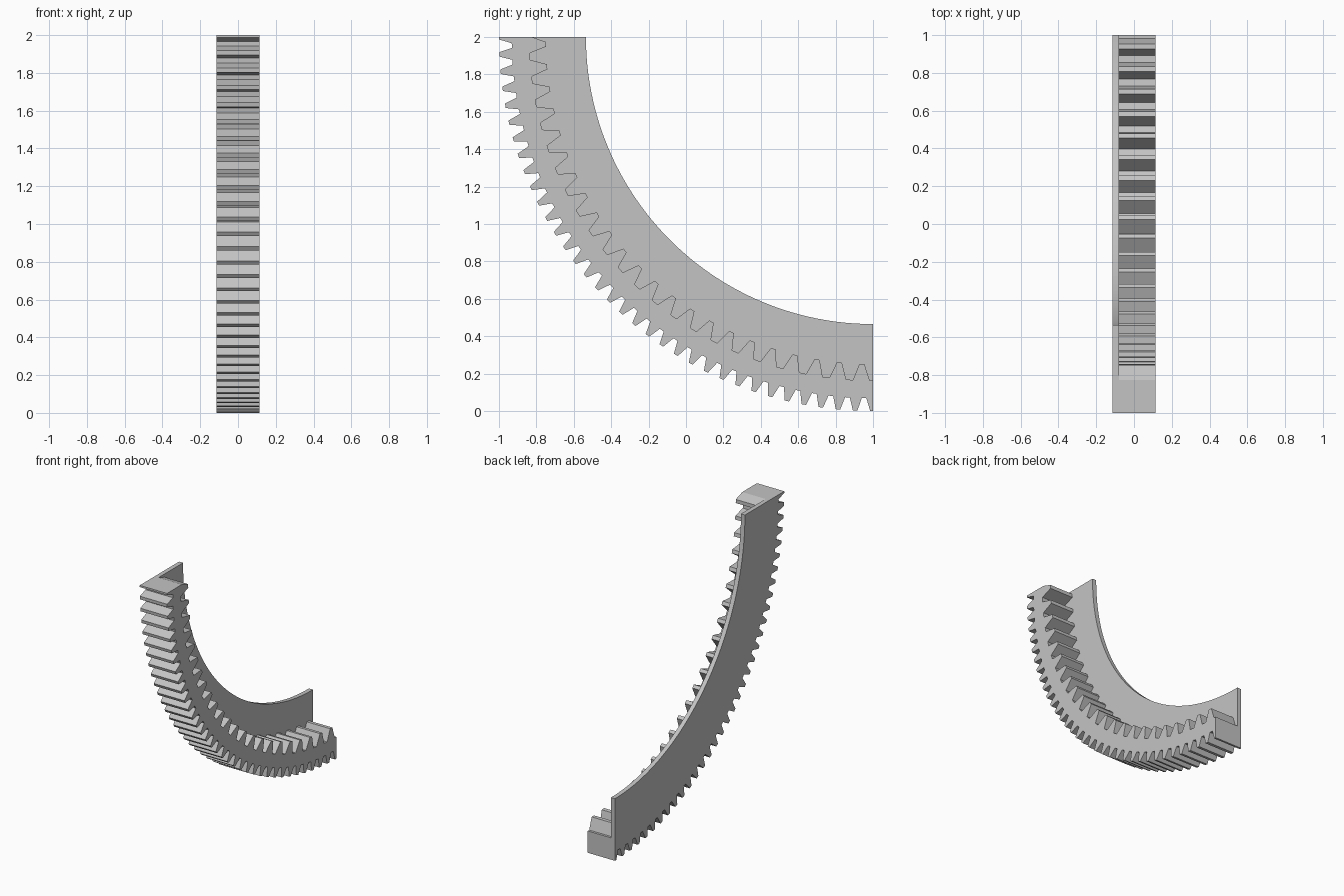
import bpy, bmesh, math

if "Cube" in bpy.data.objects:
    bpy.data.objects.remove(bpy.data.objects["Cube"], do_unlink=True)

grey = bpy.data.materials.new("plain grey")
grey.use_nodes = True
COLOUR = (0.55, 0.55, 0.55, 1)
grey.diffuse_color = COLOUR
grey.node_tree.nodes["Principled BSDF"].inputs["Base Color"].default_value = COLOUR

X_BACK, X_STEP, X_FRONT = -0.113, -0.08, 0.113   # plate side, ledge, toothed side


def toothed_arc(first, pitch, tip_half, root_half, r_tip, r_root):
    """Quarter arc of straight-sided teeth as (angle, radius), trimmed at 0 and 90 degrees."""
    pts = []
    for k in range(-1, int(90 / pitch) + 3):
        c = first + k * pitch
        pts += [(c - root_half, r_root), (c - tip_half, r_tip),
                (c + tip_half, r_tip), (c + root_half, r_root)]
    out = []
    for (a0, r0), (a1, r1) in zip(pts, pts[1:]):
        for edge in (0, 90):
            if a0 < edge < a1:
                out.append((edge, r0 + (r1 - r0) * (edge - a0) / (a1 - a0)))
        if 0 < a1 < 90:
            out.append((a1, r1))
    return out


outer = toothed_arc(0.1, 2.643, 0.34, 0.95, 2.0, 1.932)
inner = toothed_arc(1.95, 3.944, 0.44, 1.40, 1.75, 1.837)
bore = [(90 * i / 64, 1.535) for i in range(65)]

bm = bmesh.new()


def row(arc, x):
    """Vertices of an arc about the corner (y=1, z=2), starting at the bottom."""
    return [bm.verts.new((x, 1 - r * math.sin(math.radians(a)),
                          2 - r * math.cos(math.radians(a)))) for a, r in arc]


def wall(a, b):
    for i in range(len(a) - 1):
        bm.faces.new((a[i], a[i + 1], b[i + 1], b[i]))


outer_back, outer_front = row(outer, X_BACK), row(outer, X_FRONT)
inner_step, inner_front = row(inner, X_STEP), row(inner, X_FRONT)
bore_back, bore_step = row(bore, X_BACK), row(bore, X_STEP)

# Curved walls: outer teeth, inner teeth and plate edge
wall(outer_back, outer_front)
wall(inner_front, inner_step)
wall(bore_step, bore_back)
# Flat sides: plate back, ledge and toothed front
for a, b in ((outer_back, bore_back), (inner_step, bore_step), (outer_front, inner_front)):
    bm.faces.new(a + b[::-1])
# L-shaped cut ends
for i in (0, -1):
    bm.faces.new([r[i] for r in (outer_back, outer_front, inner_front,
                                 inner_step, bore_step, bore_back)])

bmesh.ops.recalc_face_normals(bm, faces=bm.faces)
bmesh.ops.triangulate(bm, faces=[f for f in bm.faces if len(f.verts) > 4])
mesh = bpy.data.meshes.new("ring_gear_segment")
bm.to_mesh(mesh)
bm.free()
mesh.materials.append(grey)
gear = bpy.data.objects.new("ring_gear_segment", mesh)
bpy.context.collection.objects.link(gear)
